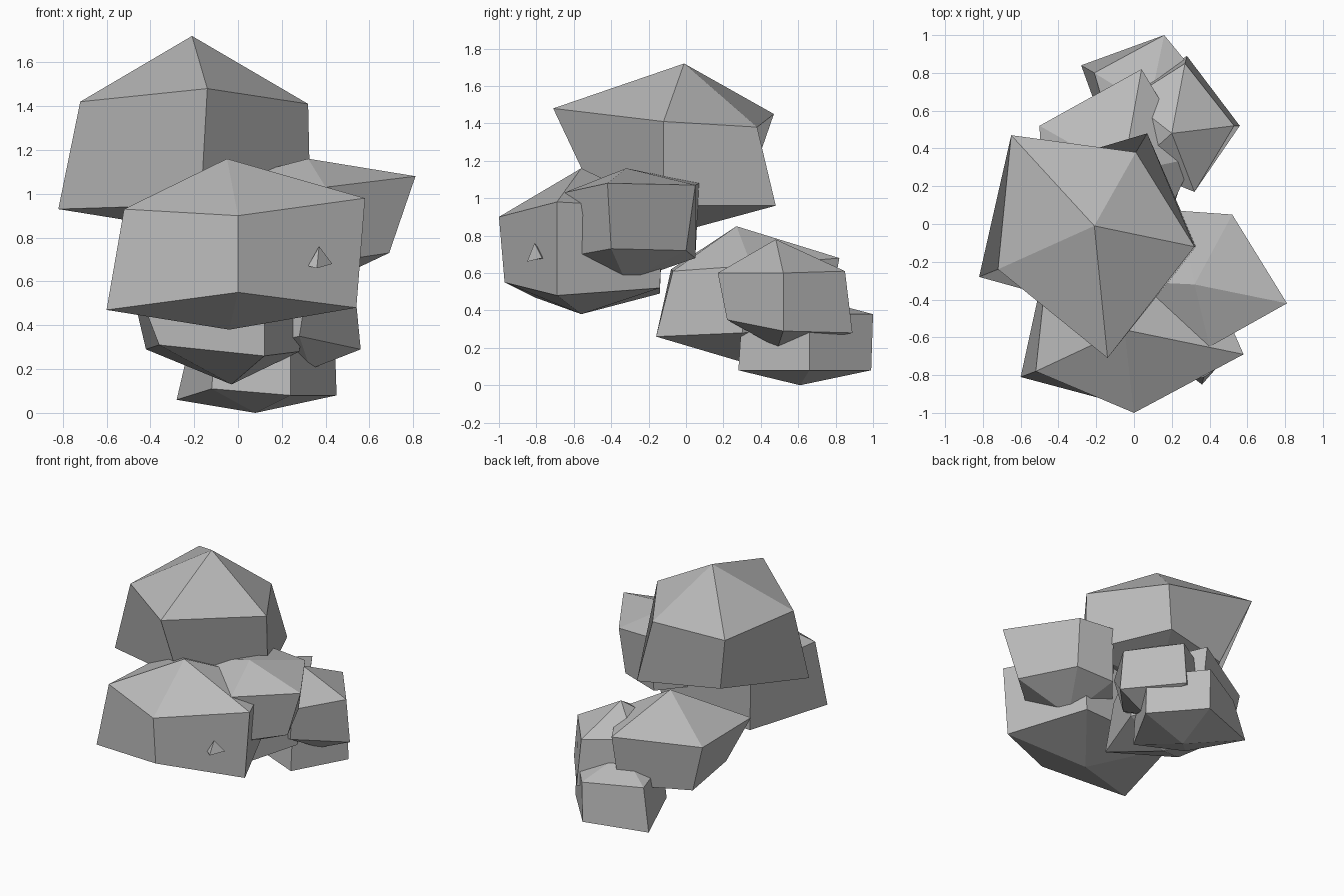
import bpy
import bmesh

# Remove the default cube only
default_cube = bpy.data.objects.get("Cube")
if default_cube:
    bpy.data.objects.remove(default_cube, do_unlink=True)

# One plain stone colour
stone = bpy.data.materials.new("stone_grey")
stone.use_nodes = True
stone_colour = (0.5, 0.5, 0.5, 1)
stone.diffuse_color = stone_colour
stone.node_tree.nodes["Principled BSDF"].inputs["Base Color"].default_value = stone_colour


def finish_part(name, mesh_data):
    """Turn a bmesh into a flat-shaded stone object."""
    bmesh.ops.recalc_face_normals(mesh_data, faces=mesh_data.faces[:])
    mesh = bpy.data.meshes.new(name)
    mesh_data.to_mesh(mesh)
    mesh_data.free()
    mesh.materials.append(stone)
    part = bpy.data.objects.new(name, mesh)
    bpy.context.collection.objects.link(part)
    return part


def cap_ring(mesh_data, ring, tip):
    """Close a ring with a fan of triangles that meet at the tip."""
    point = mesh_data.verts.new(tip)
    for here, after in zip(ring, ring[1:] + ring[:1]):
        mesh_data.faces.new((here, after, point))


def boulder(name, top, upper, lower, bottom):
    """Faceted boulder: two five-sided rings, bridged and capped by points."""
    mesh_data = bmesh.new()
    high = [mesh_data.verts.new(p) for p in upper]
    low = [mesh_data.verts.new(p) for p in lower]
    for i, corner in enumerate(high):
        after = (i + 1) % len(high)
        mesh_data.faces.new((corner, low[i], low[after], high[after]))
    cap_ring(mesh_data, high, top)
    cap_ring(mesh_data, low, bottom)
    return finish_part(name, mesh_data)


# Rings run anticlockwise from above, starting at the front corner
boulder("top_boulder",
        top=(-.21, -.01, 1.72),
        upper=[(-.14, -.71, 1.48), (.32, -.12, 1.41), (.01, .38, 1.38),
               (-.65, .47, 1.45), (-.72, -.24, 1.42)],
        lower=[(-.17, -.46, .95), (.33, -.12, .96), (.07, .48, .96),
               (-.5, .31, .99), (-.82, -.28, .93)],
        bottom=(-.2, 0, .83))

boulder("front_boulder",
        top=(-.05, -.56, 1.16),
        upper=[(0, -1, .9), (.58, -.69, .98), (.33, -.12, .95),
               (-.45, -.12, .95), (-.52, -.78, .93)],
        lower=[(0, -.97, .55), (.54, -.69, .48), (.3, -.14, .52),
               (-.43, -.14, .49), (-.6, -.81, .47)],
        bottom=(-.04, -.56, .38))

boulder("left_boulder",
        top=(.32, -.32, 1.16),
        upper=[(.4, -.65, 1.03), (.81, -.42, 1.08), (.52, .05, 1.07),
               (.24, .07, 1.08), (-.1, -.3, 1.05)],
        lower=[(.42, -.62, .69), (.69, -.4, .73), (.5, 0, .72),
               (.23, .05, .68), (0, -.23, .68)],
        bottom=(.31, -.32, .55))

boulder("middle_boulder",
        top=(-.06, .27, .85),
        upper=[(.12, -.07, .61), (.32, .35, .64), (.04, .82, .68),
               (-.5, .52, .63), (-.48, -.08, .62)],
        lower=[(.12, -.16, .26), (.28, .3, .28), (.03, .75, .3),
               (-.42, .52, .29), (-.36, .04, .31)],
        bottom=(-.03, .28, .13))

boulder("back_left_boulder",
        top=(.2, .48, .78),
        upper=[(.32, .17, .6), (.53, .52, .6), (.27, .85, .61),
               (-.03, .66, .62), (0, .3, .62)],
        lower=[(.28, .22, .35), (.56, .52, .29), (.28, .89, .28),
               (0, .7, .27), (.05, .32, .3)],
        bottom=(.33, .49, .2))

boulder("base_boulder",
        top=(.08, .62, .48),
        upper=[(.24, .3, .38), (.44, .66, .38), (.16, 1, .38),
               (-.21, .8, .36), (-.1, .42, .38)],
        lower=[(.24, .28, .08), (.45, .66, .08), (.16, .99, .08),
               (-.28, .84, .06), (-.12, .4, .11)],
        bottom=(.08, .61, 0))

# Small stone spike poking out of the front boulder
spike = bmesh.new()
base = [spike.verts.new(p) for p in
        [(.32, -.82, .67), (.36, -.85, .66), (.43, -.77, .68), (.37, -.74, .67)]]
spike.faces.new(base)
cap_ring(spike, base, (.37, -.81, .76))
finish_part("stone_spike", spike)
